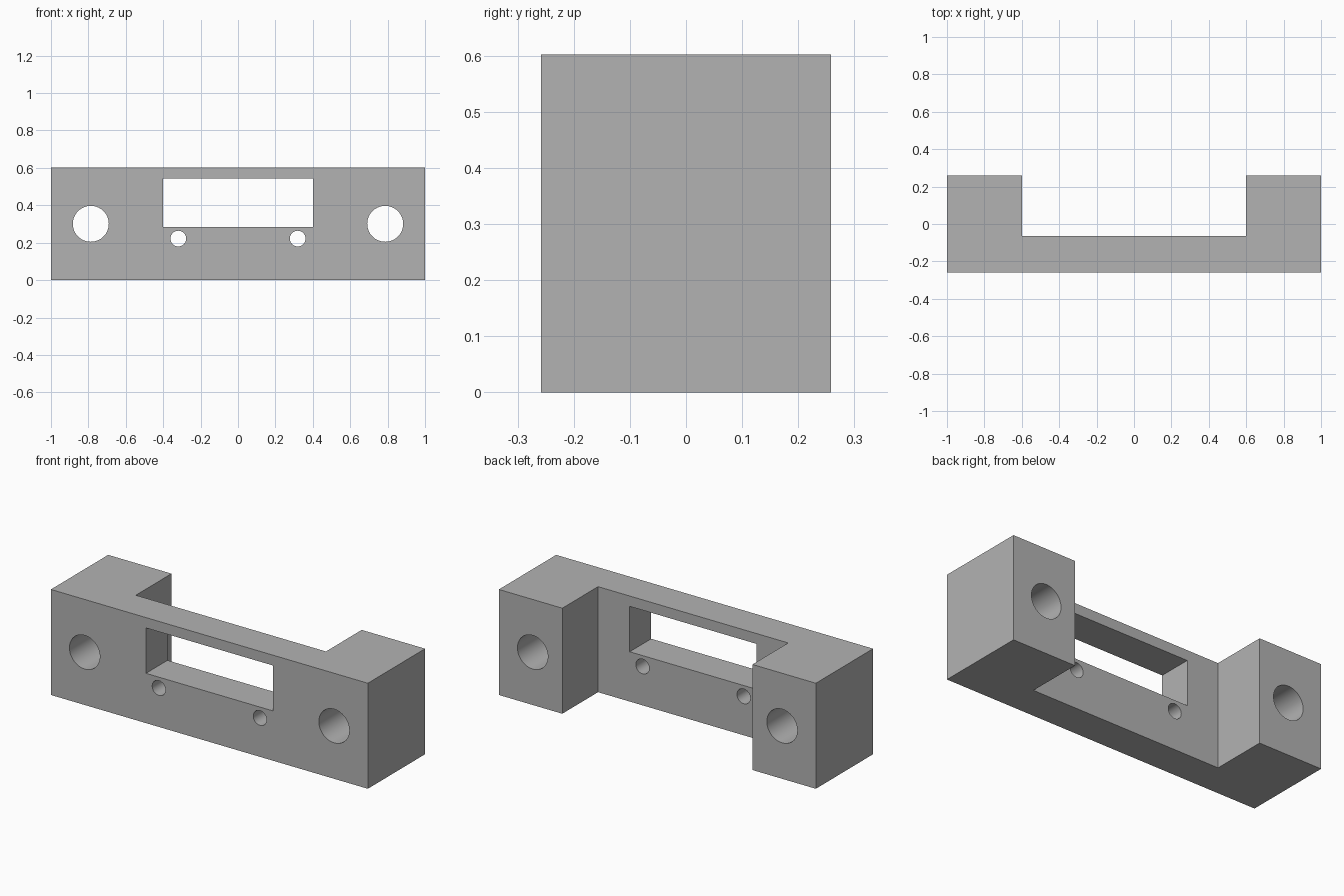
import bpy
import bmesh
from math import radians

cube = bpy.data.objects.get("Cube")
if cube:
    bpy.data.objects.remove(cube, do_unlink=True)

HEIGHT = 0.602
FRONT, INNER, BACK = -0.258, -0.064, 0.258

grey = bpy.data.materials.new("plain grey")
grey.use_nodes = True
colour = (0.45, 0.45, 0.45, 1)
grey.diffuse_color = colour
grey.node_tree.nodes["Principled BSDF"].inputs["Base Color"].default_value = colour


def finish(name, bm):
    mesh = bpy.data.meshes.new(name)
    bmesh.ops.recalc_face_normals(bm, faces=bm.faces)
    bm.to_mesh(mesh)
    bm.free()
    mesh.materials.append(grey)
    obj = bpy.data.objects.new(name, mesh)
    bpy.context.collection.objects.link(obj)
    return obj


def extrude_profile(name, points, direction):
    bm = bmesh.new()
    face = bm.faces.new([bm.verts.new(p) for p in points])
    result = bmesh.ops.extrude_face_region(bm, geom=[face])
    verts = [v for v in result["geom"] if isinstance(v, bmesh.types.BMVert)]
    bmesh.ops.translate(bm, verts=verts, vec=direction)
    return finish(name, bm)


def drill(name, x, z, radius):
    bpy.ops.mesh.primitive_cylinder_add(vertices=64, radius=radius, depth=1,
                                        location=(x, 0, z), rotation=(radians(90), 0, 0))
    obj = bpy.context.object
    obj.name = name
    obj.data.materials.append(grey)
    return obj


# U-shaped bracket body with two rear mounting blocks
half = [(1, FRONT), (1, BACK), (0.6, BACK), (0.6, INNER)]
outline = half + [(-x, y) for x, y in reversed(half)]
body = extrude_profile("bracket_body", [(x, y, 0) for x, y in outline], (0, 0, HEIGHT))

# Window opening, mounting holes and small screw holes
cutters = [extrude_profile("window_cutter",
                           [(x, -0.5, z) for x, z in
                            ((-0.4, 0.284), (0.4, 0.284), (0.4, 0.543), (-0.4, 0.543))],
                           (0, 1, 0))]
for side in (-1, 1):
    cutters.append(drill("mounting_hole_cutter", side * 0.787, 0.301, 0.096))
    cutters.append(drill("screw_hole_cutter", side * 0.319, 0.222, 0.042))

bpy.ops.object.select_all(action="DESELECT")
bpy.context.view_layer.objects.active = body
body.select_set(True)
for cutter in cutters:
    cutter.hide_render = True
    mod = body.modifiers.new("cut", "BOOLEAN")
    mod.operation = "DIFFERENCE"
    mod.solver = "EXACT"
    mod.object = cutter
    bpy.ops.object.modifier_apply(modifier=mod.name)
    bpy.data.objects.remove(cutter, do_unlink=True)

bpy.ops.object.shade_smooth_by_angle(angle=radians(30))
